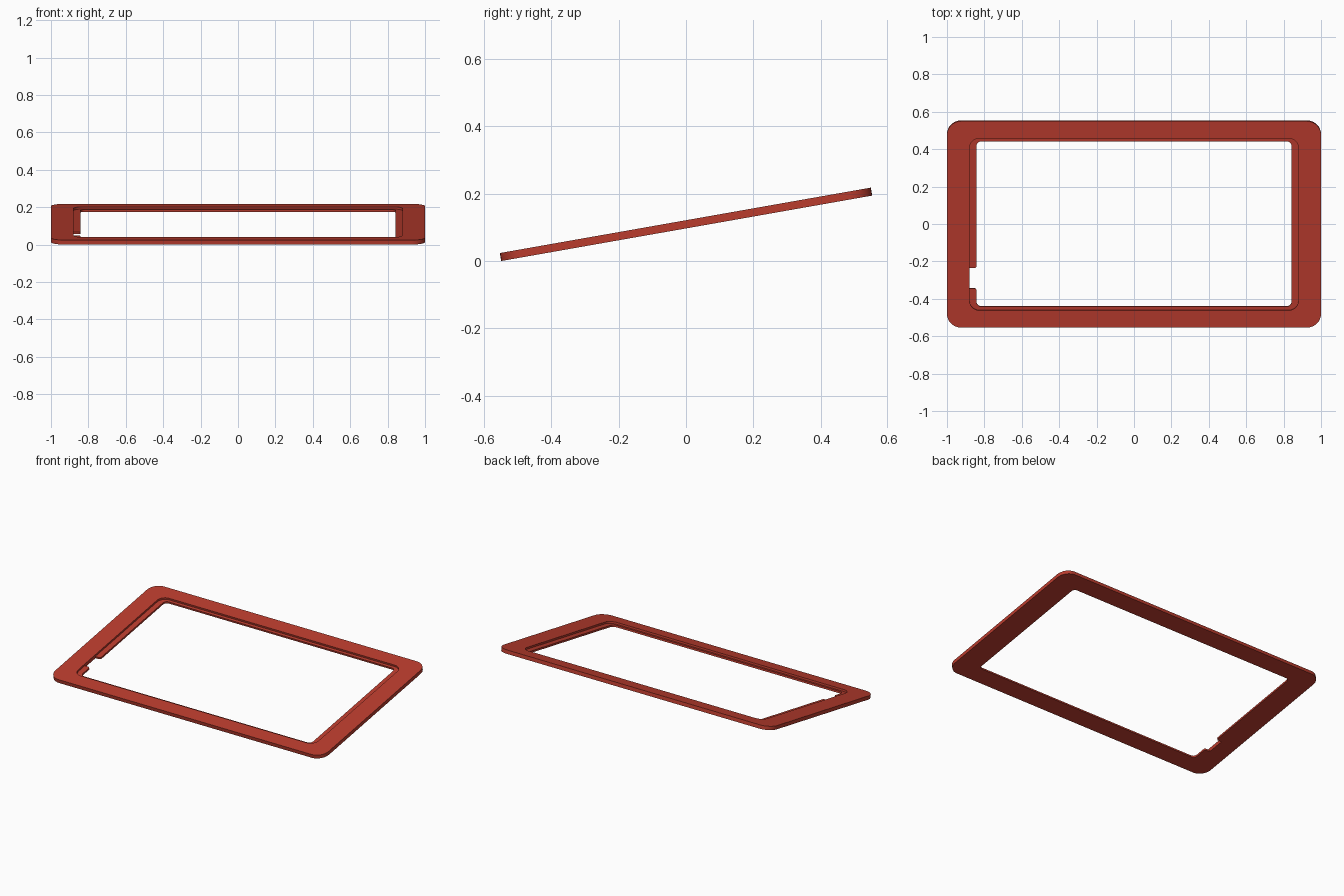
import bpy, bmesh, math
from mathutils import Matrix

if "Cube" in bpy.data.objects:
    bpy.data.objects.remove(bpy.data.objects["Cube"])

TILT = math.radians(10)
T = 0.024            # plate thickness
SEG = 8              # segments per rounded corner
HALF_X, HALF_Y = 1.0, 0.56
REC_X, LIP_X = 0.879, 0.842
NOTCH_TOP, NOTCH_BOT, NOTCH_R = -0.239, -0.350, 0.012


def arc(cx, cy, r, a0, a1, n=SEG):
    return [(cx + r * math.cos(math.radians(a0 + (a1 - a0) * i / n)),
             cy + r * math.sin(math.radians(a0 + (a1 - a0) * i / n)))
            for i in range(n + 1)]


# Notch outline through the lip on the left side, with rounded lip ends
notch = (arc(-LIP_X - NOTCH_R, NOTCH_TOP + NOTCH_R, NOTCH_R, 0, -90, 4)
         + [(-REC_X, NOTCH_TOP), (-REC_X, NOTCH_BOT)]
         + arc(-LIP_X - NOTCH_R, NOTCH_BOT - NOTCH_R, NOTCH_R, 90, 0, 4))


def outline(hx, hy, r, notched=False):
    """Rounded rectangle, with points on the left side matching the notch."""
    x, y = hx - r, hy - r
    left = notch if notched else [(-hx, p[1]) for p in notch]
    return (arc(x, y, r, 0, 90) + arc(-x, y, r, 90, 180) + left
            + arc(-x, -y, r, 180, 270) + arc(x, -y, r, 270, 360))


outer = outline(HALF_X, HALF_Y, 0.075)
recess = outline(REC_X, 0.467, 0.052)
opening = outline(LIP_X, 0.448, 0.025, True)

# Cross-section of the frame, swept around as rings
rings = [(outer, -T / 2), (outer, T / 2), (recess, T / 2),
         (recess, 0.0), (opening, 0.0), (opening, -T / 2)]

bm = bmesh.new()
loops = [[bm.verts.new((x, y, z)) for x, y in pts] for pts, z in rings]
n = len(outer)
for k, a in enumerate(loops):
    b = loops[(k + 1) % len(loops)]
    for i in range(n):
        j = (i + 1) % n
        bm.faces.new((a[i], a[j], b[j], b[i]))
bmesh.ops.remove_doubles(bm, verts=bm.verts[:], dist=1e-5)
bmesh.ops.dissolve_degenerate(bm, dist=1e-5, edges=bm.edges[:])
bmesh.ops.recalc_face_normals(bm, faces=bm.faces[:])

# Tilt the plate back and rest its front edge on the ground
bm.transform(Matrix.Rotation(TILT, 4, 'X'))
low = min(v.co.z for v in bm.verts)
bm.transform(Matrix.Translation((0, 0, -low)))

mesh = bpy.data.meshes.new("bezel_frame")
bm.to_mesh(mesh)
bm.free()
frame = bpy.data.objects.new("bezel_frame", mesh)
bpy.context.collection.objects.link(frame)

red = bpy.data.materials.new("brick_red")
red.diffuse_color = (0.49, 0.045, 0.027, 1)
red.use_nodes = True
red.node_tree.nodes["Principled BSDF"].inputs["Base Color"].default_value = red.diffuse_color
mesh.materials.append(red)

bpy.context.view_layer.objects.active = frame
frame.select_set(True)
bpy.ops.object.shade_smooth_by_angle(angle=math.radians(30))
